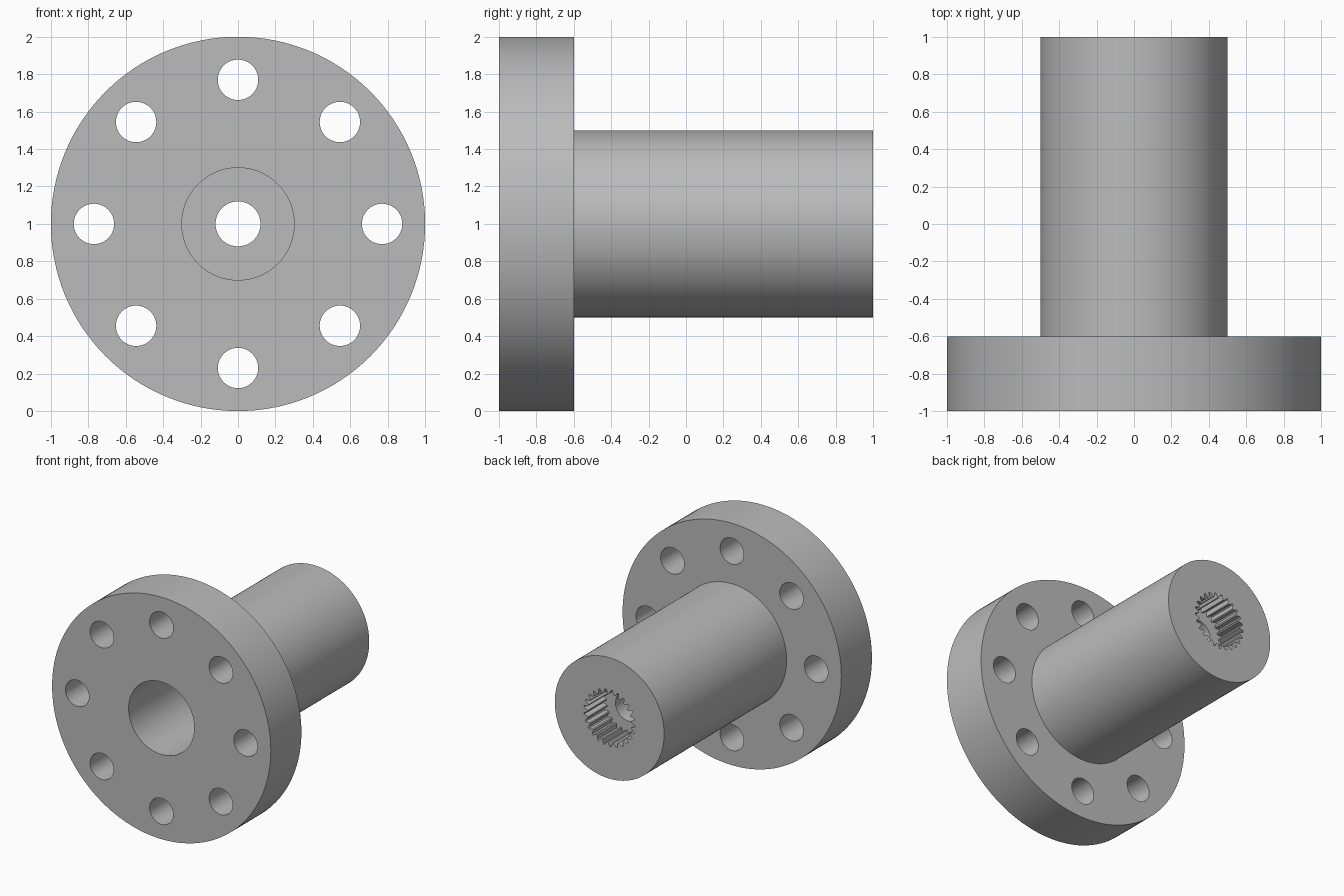
import bpy, bmesh, math
from mathutils import Matrix

old = bpy.data.objects.get("Cube")
if old:
    bpy.data.objects.remove(old, do_unlink=True)

CENTRE_Z = 1.0
SEGMENTS = 128
TEETH = 25

grey = bpy.data.materials.new("plain_grey")
grey.use_nodes = True
COLOUR = (0.5, 0.5, 0.5, 1)
grey.diffuse_color = COLOUR
grey.node_tree.nodes["Principled BSDF"].inputs["Base Color"].default_value = COLOUR


def make_object(name, bm):
    bmesh.ops.recalc_face_normals(bm, faces=bm.faces)
    mesh = bpy.data.meshes.new(name)
    bm.to_mesh(mesh)
    bm.free()
    mesh.materials.append(grey)
    obj = bpy.data.objects.new(name, mesh)
    bpy.context.collection.objects.link(obj)
    return obj


def lathe(name, profile):
    """Spin a closed (radius, y) profile around the hub axis."""
    bm = bmesh.new()
    rings = []
    for i in range(SEGMENTS):
        a = math.tau * i / SEGMENTS
        rings.append([bm.verts.new((r * math.cos(a), y, CENTRE_Z + r * math.sin(a)))
                      for r, y in profile])
    n = len(profile)
    for i in range(SEGMENTS):
        p, q = rings[i], rings[(i + 1) % SEGMENTS]
        for j in range(n):
            k = (j + 1) % n
            bm.faces.new((p[j], p[k], q[k], q[j]))
    return make_object(name, bm)


def add_prism(bm, outline, y0, y1):
    """Extrude an (x, z) outline along y."""
    front = [bm.verts.new((x, y0, z)) for x, z in outline]
    back = [bm.verts.new((x, y1, z)) for x, z in outline]
    bm.faces.new(front)
    bm.faces.new(back[::-1])
    for i in range(len(outline)):
        j = (i + 1) % len(outline)
        bm.faces.new((front[i], front[j], back[j], back[i]))


def polar(r, a, cx=0.0, cz=CENTRE_Z):
    return cx + r * math.cos(a), cz + r * math.sin(a)


def cut(target, cutter):
    mod = target.modifiers.new("cut", 'BOOLEAN')
    mod.operation = 'DIFFERENCE'
    mod.solver = 'EXACT'
    mod.object = cutter
    bpy.context.view_layer.objects.active = target
    bpy.ops.object.modifier_apply(modifier=mod.name)
    bpy.data.objects.remove(cutter, do_unlink=True)


# Flange and shaft with a wide front bore and a narrow screw hole
hub = lathe("flanged_hub", [
    (0.30, -1.0), (1.0, -1.0), (1.0, -0.6), (0.5, -0.6),
    (0.5, 1.0), (0.12, 1.0), (0.12, 0.6), (0.30, 0.6)])

# Ring of eight bolt holes
bm = bmesh.new()
for i in range(8):
    cx, cz = polar(0.77, math.tau * i / 8)
    add_prism(bm, [polar(0.108, math.tau * k / 48, cx, cz) for k in range(48)], -1.1, -0.5)
cut(hub, make_object("bolt_hole_cutter", bm))

# Toothed socket in the shaft end
outline = []
for i in range(TEETH):
    for step, r in ((0.0, 0.2), (0.2, 0.2), (0.5, 0.235), (0.7, 0.235)):
        outline.append(polar(r, math.tau * (i + step) / TEETH))
bm = bmesh.new()
add_prism(bm, outline, 0.75, 1.1)
cut(hub, make_object("socket_cutter", bm))

# Smooth round walls, crisp rims and teeth
bpy.ops.object.select_all(action='DESELECT')
hub.select_set(True)
bpy.context.view_layer.objects.active = hub
bpy.ops.object.shade_smooth_by_angle(angle=math.radians(25))
